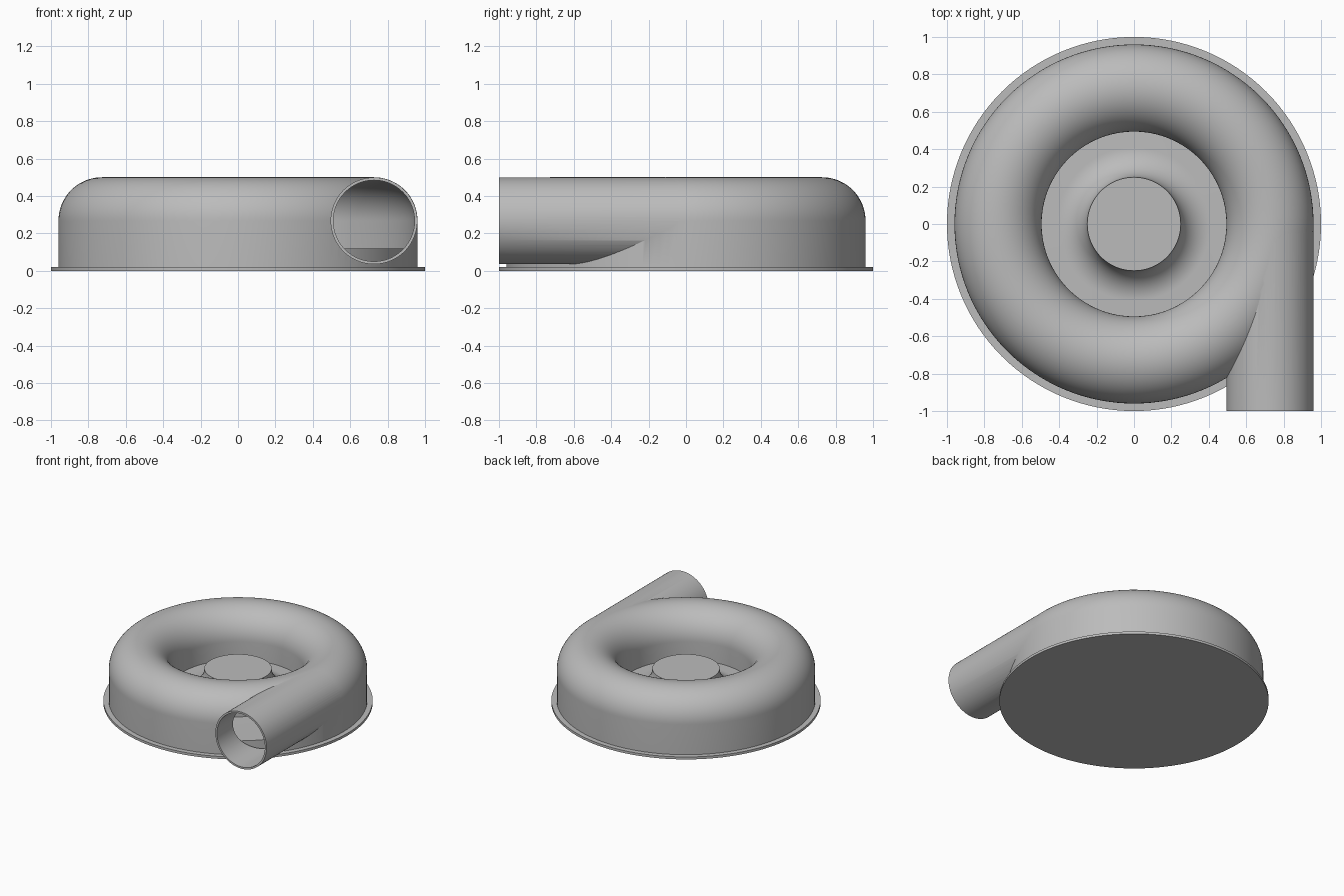
import bpy, bmesh
from math import sin, cos, pi, radians
from mathutils import Matrix, Vector

cube = bpy.data.objects.get("Cube")
if cube:
    bpy.data.objects.remove(cube, do_unlink=True)

SEGMENTS = 128
TUBE_X, TUBE_Z, TUBE_R, WALL = 0.727, 0.267, 0.233, 0.015
BASE_TOP, ROTOR_TOP = 0.02, 0.12

grey = bpy.data.materials.new("plain grey")
grey.use_nodes = True
colour = (0.5, 0.5, 0.5, 1)
grey.diffuse_color = colour
grey.node_tree.nodes["Principled BSDF"].inputs["Base Color"].default_value = colour


def make_object(name, bm):
    bmesh.ops.recalc_face_normals(bm, faces=bm.faces)
    mesh = bpy.data.meshes.new(name)
    bm.to_mesh(mesh)
    bm.free()
    mesh.materials.append(grey)
    obj = bpy.data.objects.new(name, mesh)
    bpy.context.collection.objects.link(obj)
    return obj


def lathe(name, profile, closed=False):
    """Spin an (r, z) profile around the z axis."""
    bm = bmesh.new()
    verts = [bm.verts.new((r, 0, z)) for r, z in profile]
    edges = [bm.edges.new(pair) for pair in zip(verts, verts[1:])]
    if closed:
        edges.append(bm.edges.new((verts[-1], verts[0])))
    bmesh.ops.spin(bm, geom=verts + edges, cent=(0, 0, 0), axis=(0, 0, 1),
                   angle=2 * pi, steps=SEGMENTS, use_merge=True)
    bmesh.ops.remove_doubles(bm, verts=bm.verts, dist=1e-5)
    return make_object(name, bm)


def pipe(name, radius, y0, y1):
    bm = bmesh.new()
    place = Matrix.Translation((TUBE_X, (y0 + y1) / 2, TUBE_Z)) @ Matrix.Rotation(pi / 2, 4, "X")
    bmesh.ops.create_cone(bm, cap_ends=True, segments=96, radius1=radius,
                          radius2=radius, depth=y1 - y0, matrix=place)
    return make_object(name, bm)


def arch(radius):
    """Half-round roof of the ring, from its outer side to its inner side."""
    return [(TUBE_X + radius * cos(pi * i / 40), TUBE_Z + radius * sin(pi * i / 40))
            for i in range(41)]


def activate(obj):
    bpy.ops.object.select_all(action="DESELECT")
    obj.select_set(True)
    bpy.context.view_layer.objects.active = obj


def combine(obj, other, operation):
    mod = obj.modifiers.new(operation.lower(), "BOOLEAN")
    mod.operation, mod.solver, mod.object = operation, "EXACT", other
    activate(obj)
    bpy.ops.object.modifier_apply(modifier=mod.name)
    bpy.data.objects.remove(other, do_unlink=True)


# Ring housing with its tangential outlet, hollowed to a thin wall
outer = TUBE_X + TUBE_R
inner = TUBE_X - TUBE_R
housing = lathe("housing", [(outer, BASE_TOP)] + arch(TUBE_R)
                + [(inner, ROTOR_TOP), (0.78, ROTOR_TOP), (0.78, BASE_TOP)], closed=True)
combine(housing, pipe("outlet", TUBE_R - 0.001, -1, 0), "UNION")
hollow = TUBE_R - WALL
combine(housing, lathe("ring_hollow", [(TUBE_X + hollow, -0.05)] + arch(hollow)
                       + [(TUBE_X - hollow, -0.05)], closed=True), "DIFFERENCE")
combine(housing, pipe("outlet_hollow", hollow - 0.001, -1.1, 0), "DIFFERENCE")

# Flat round base
base = lathe("base_plate", [(0, 0), (1, 0), (1, BASE_TOP), (0, BASE_TOP)])

# Rotor disc with a flared hub
flare = 0.16
fillet = [(0.25 + flare * (1 - sin(pi / 2 * i / 16)),
           ROTOR_TOP + flare * (1 - cos(pi / 2 * i / 16))) for i in range(17)]
rotor = lathe("rotor", [(0, BASE_TOP), (0.93, BASE_TOP), (0.93, ROTOR_TOP)]
              + fillet + [(0, ROTOR_TOP + flare)])

for part in (housing, base, rotor):
    activate(part)
    bpy.ops.object.shade_smooth_by_angle(angle=radians(30))
